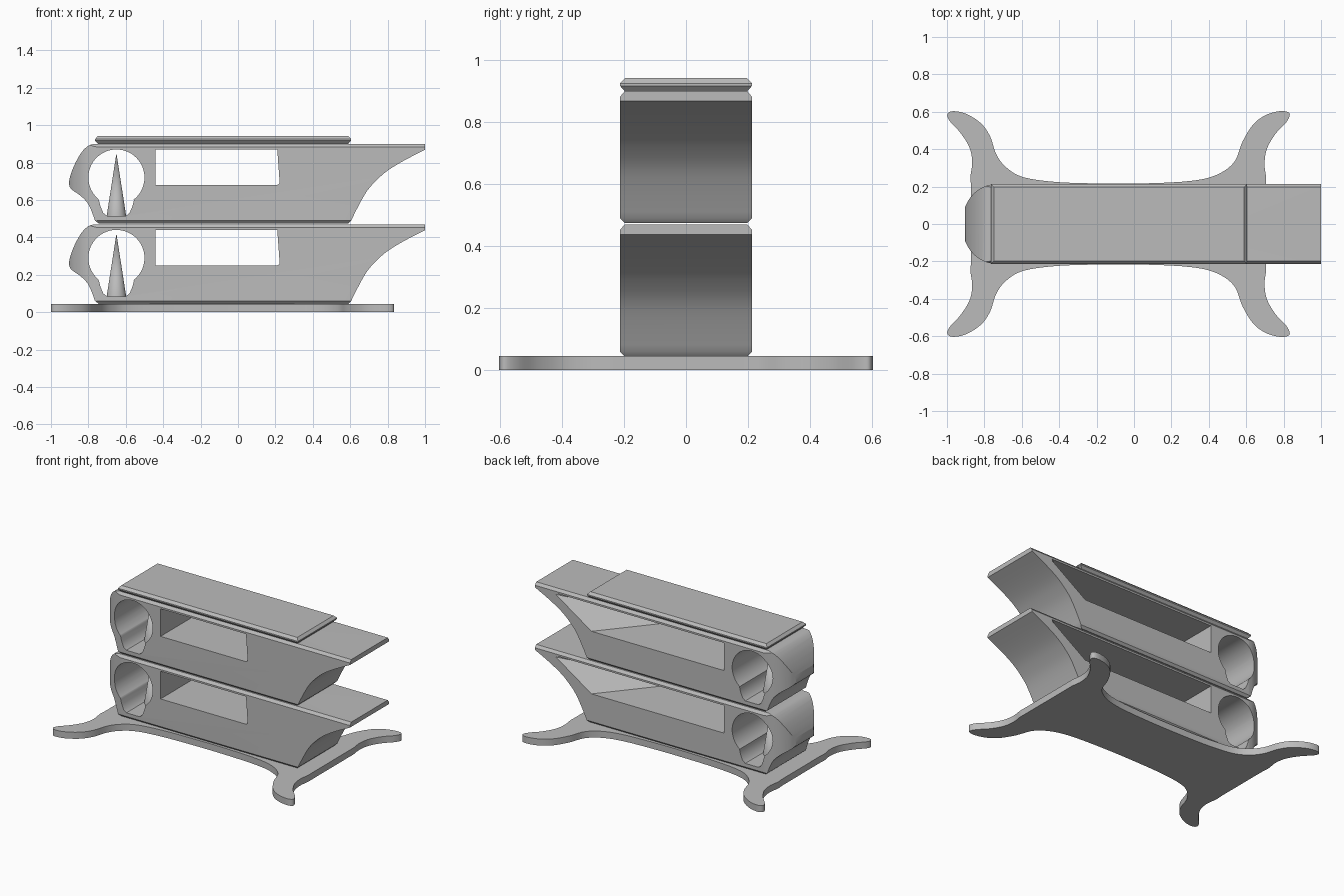
import bpy, bmesh, math
from mathutils import Vector

cube = bpy.data.objects.get("Cube")
if cube:
    bpy.data.objects.remove(cube, do_unlink=True)

grey = bpy.data.materials.new("plain_grey")
grey.use_nodes = True
grey.diffuse_color = (0.5, 0.5, 0.5, 1)
grey.node_tree.nodes["Principled BSDF"].inputs["Base Color"].default_value = (0.5, 0.5, 0.5, 1)

HALF = 0.213       # half width of the body
STEP = 0.43        # height of one stacked module


def finish(name, bm):
    bmesh.ops.recalc_face_normals(bm, faces=bm.faces)
    mesh = bpy.data.meshes.new(name)
    bm.to_mesh(mesh)
    bm.free()
    mesh.materials.append(grey)
    ob = bpy.data.objects.new(name, mesh)
    bpy.context.collection.objects.link(ob)
    return ob


def loft(name, rings):
    """Closed solid through matching rings of points."""
    bm = bmesh.new()
    loops = [[bm.verts.new(p) for p in ring] for ring in rings]
    n = len(loops[0])
    for a, b in zip(loops, loops[1:]):
        for i in range(n):
            j = (i + 1) % n
            bm.faces.new((a[i], a[j], b[j], b[i]))
    bm.faces.new(loops[0])
    bm.faces.new(loops[-1])
    return finish(name, bm)


def prism(name, pts, axis, lo, hi):
    """Extrude a 2D outline along x, y or z."""
    place = {"x": lambda p, d: (d, p[0], p[1]),
             "y": lambda p, d: (p[0], d, p[1]),
             "z": lambda p, d: (p[0], p[1], d)}[axis]
    return loft(name, [[place(p, d) for p in pts] for d in (lo, hi)])


def smooth_path(pts, steps=5):
    """Open Catmull-Rom path through the points."""
    pts = [Vector(p) for p in pts]
    pts = [pts[0]] + pts + [pts[-1]]
    out = []
    for a, b, c, d in zip(pts, pts[1:], pts[2:], pts[3:]):
        for k in range(steps):
            t = k / steps
            out.append(b + 0.5 * t * (c - a + t * (2 * a - 5 * b + 4 * c - d
                       + t * (3 * (b - c) + d - a))))
    return out + [pts[-1]]


def select(ob):
    bpy.ops.object.select_all(action="DESELECT")
    ob.select_set(True)
    bpy.context.view_layer.objects.active = ob


def shade(ob, angle=30):
    select(ob)
    bpy.ops.object.shade_smooth_by_angle(angle=math.radians(angle))


def boolean(ob, cutter, operation):
    mod = ob.modifiers.new("cut", "BOOLEAN")
    mod.operation = operation
    mod.solver = "EXACT"
    mod.object = cutter
    select(ob)
    bpy.ops.object.modifier_apply(modifier=mod.name)
    bpy.data.objects.remove(cutter, do_unlink=True)


def mirrored(pts):
    return pts + [(x, -y) for x, y in reversed(pts)]


# Base plate with four splayed feet
half_outline = smooth_path([
    (-0.872, 0.01), (-0.872, 0.2), (-0.875, 0.25), (-0.865, 0.33), (-0.88, 0.41),
    (-0.93, 0.49), (-0.985, 0.55), (-0.998, 0.585), (-0.97, 0.603), (-0.9, 0.59),
    (-0.82, 0.54), (-0.77, 0.47), (-0.735, 0.37), (-0.68, 0.3), (-0.59, 0.25),
    (-0.42, 0.225), (-0.2, 0.217), (0.05, 0.217), (0.3, 0.23), (0.44, 0.262),
    (0.535, 0.33), (0.58, 0.44), (0.64, 0.535), (0.71, 0.585), (0.79, 0.604),
    (0.832, 0.59), (0.815, 0.545), (0.755, 0.48), (0.71, 0.4), (0.698, 0.32),
    (0.706, 0.25), (0.706, 0.2), (0.706, 0.01)])
shade(prism("base_plate", mirrored([tuple(p) for p in half_outline]), "z", 0, 0.045))

# Body: side profile with a rounded nose and a swept beak
nose = smooth_path([(-0.765, 0.9), (-0.8, 0.89), (-0.84, 0.85), (-0.88, 0.775),
                    (-0.903, 0.7), (-0.893, 0.66), (-0.845, 0.625), (-0.805, 0.585),
                    (-0.783, 0.54), (-0.765, 0.49)], 3)
beak = smooth_path([(0.605, 0.49), (0.645, 0.57), (0.69, 0.648), (0.74, 0.705),
                    (0.8, 0.757), (0.89, 0.812), (1, 0.868)], 3)
body = prism("upper_body", nose + [(-0.745, 0.475), (0.59, 0.475)] + beak + [(1, 0.9)],
             "y", -HALF, HALF)

# Chamfer the long top and bottom edges
section = [(HALF, 0.49), (HALF, 0.882), (0.198, 0.9), (-0.198, 0.9),
           (-HALF, 0.882), (-HALF, 0.49), (-0.198, 0.475), (0.198, 0.475)]
boolean(body, prism("chamfer_helper", section, "x", -1.2, 1.2), "INTERSECT")

# Round the nose corners in plan
corner = [tuple(p) for p in smooth_path([(-0.93, 0.05), (-0.904, 0.09), (-0.88, 0.135),
          (-0.84, 0.177), (-0.79, 0.204), (-0.74, HALF + 0.001)], 4)]
boolean(body, prism("plan_helper", mirrored(corner + [(1.2, HALF + 0.001)]),
                    "z", 0.3, 1.1), "INTERSECT")

# Keyhole through the nose: a circle with a narrower foot
arc = [(-0.65 + 0.15 * math.sin(math.radians(a)), 0.72 - 0.15 * math.cos(math.radians(a)))
       for a in range(38, 323, 6)]
foot = [(-0.743, 0.595), (-0.735, 0.565), (-0.72, 0.53), (-0.7, 0.515)]
foot += [(-1.3 - x, z) for x, z in reversed(foot)]
boolean(body, prism("keyhole_helper", arc + foot, "y", -0.4, 0.4), "DIFFERENCE")

# Window that widens from the front face to the back face
front = [(-0.44, 0.68), (0.21, 0.68), (0.21, 0.87), (-0.44, 0.87)]
back = [(-0.44, 0.68), (0.57, 0.68), (0.84, 0.87), (-0.44, 0.87)]
bm = bmesh.new()
for f, b in zip(front, back):
    f, b = Vector((f[0], -HALF, f[1])), Vector((b[0], HALF, b[1]))
    bm.verts.new(f - 0.05 * (b - f))
    bm.verts.new(b + 0.05 * (b - f))
bmesh.ops.convex_hull(bm, input=bm.verts)
boolean(body, finish("window_helper", bm), "DIFFERENCE")
shade(body)

# Pointed cone standing in the keyhole
bm = bmesh.new()
bmesh.ops.create_cone(bm, cap_ends=True, segments=32, radius1=0.052, radius2=0, depth=0.335)
cone = finish("upper_cone", bm)
cone.location = (-0.65, 0, 0.6825)
shade(cone, 40)

# Lower module repeats the upper one
for ob in (body, cone):
    twin = ob.copy()
    twin.name = ob.name.replace("upper", "lower")
    twin.location.z -= STEP
    bpy.context.collection.objects.link(twin)

# Lid with chamfered rim
lid_rings = []
for z, inset in ((0.9, 0.016), (0.917, 0), (0.925, 0), (0.942, 0.016)):
    x0, x1, y = -0.765 + inset, 0.605 - inset, HALF - inset
    lid_rings.append([(x0, -y, z), (x1, -y, z), (x1, y, z), (x0, y, z)])
loft("lid", lid_rings)
